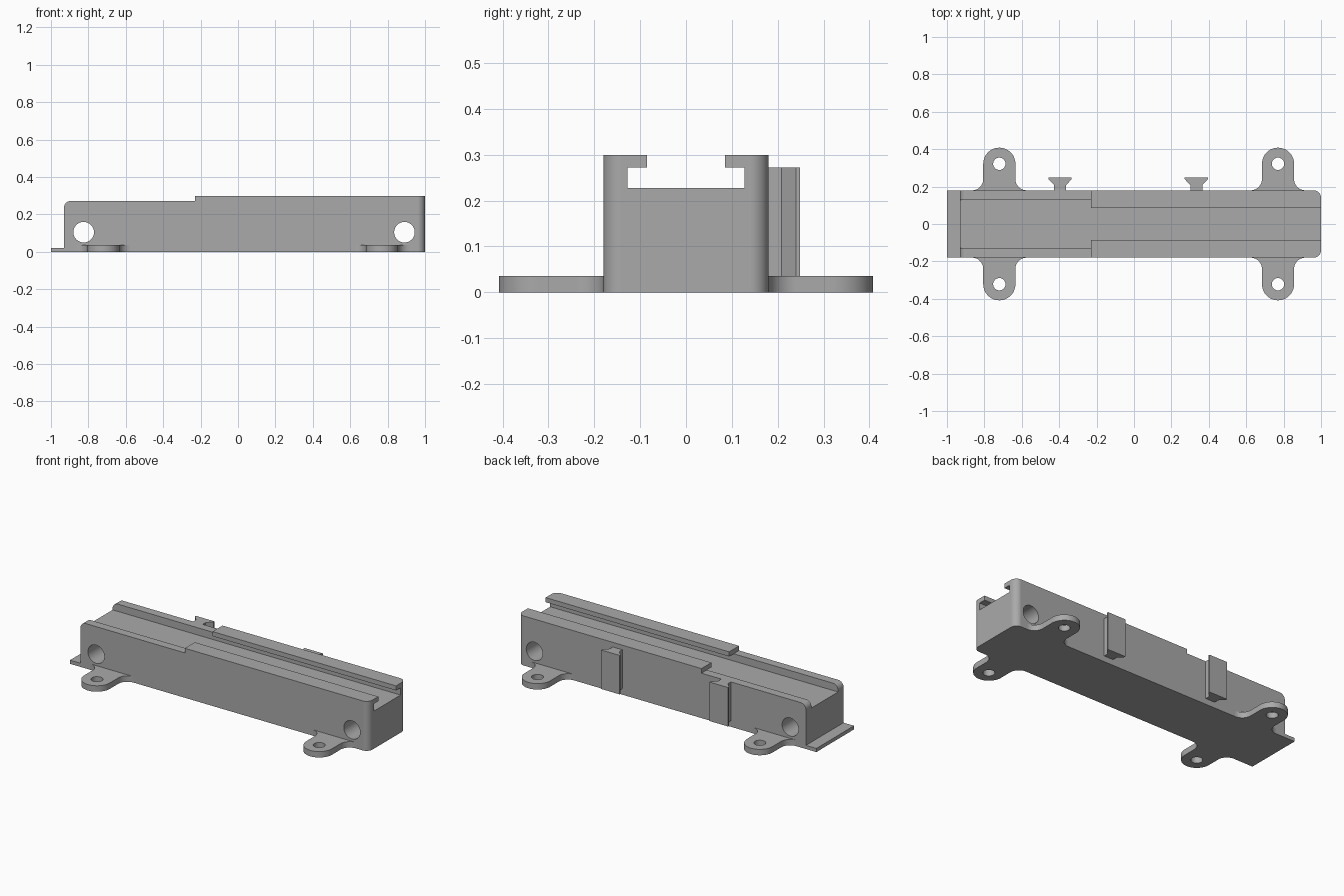
import bpy
import bmesh
import math
from mathutils import Vector

if "Cube" in bpy.data.objects:
    bpy.data.objects.remove(bpy.data.objects["Cube"], do_unlink=True)

grey = bpy.data.materials.new("plain grey")
grey.use_nodes = True
grey.diffuse_color = (0.4, 0.4, 0.4, 1)
grey.node_tree.nodes["Principled BSDF"].inputs["Base Color"].default_value = (0.4, 0.4, 0.4, 1)

HALF_W = 0.18
FLOOR = 0.228
LOW_TOP, HIGH_TOP = 0.272, 0.3
STEP_X, WALL_X = -0.23, -0.93
EAR_T = 0.036


def arc(cx, cy, r, a0, a1, n=12):
    """Points along an arc, angles in degrees."""
    angles = [math.radians(a0 + (a1 - a0) * i / n) for i in range(n + 1)]
    return [(cx + r * math.cos(a), cy + r * math.sin(a)) for a in angles]


def prism(name, outline, lo, hi, axis="z"):
    """Extrude a closed outline along z, along y (outline in x, z)."""
    bm = bmesh.new()
    place = (lambda p: (p[0], p[1], lo)) if axis == "z" else (lambda p: (p[0], lo, p[1]))
    face = bm.faces.new([bm.verts.new(place(p)) for p in outline])
    grown = bmesh.ops.extrude_face_region(bm, geom=[face])["geom"]
    shift = Vector((0, 0, hi - lo)) if axis == "z" else Vector((0, hi - lo, 0))
    bmesh.ops.translate(bm, vec=shift, verts=[v for v in grown if isinstance(v, bmesh.types.BMVert)])
    bmesh.ops.recalc_face_normals(bm, faces=bm.faces)
    mesh = bpy.data.meshes.new(name)
    bm.to_mesh(mesh)
    bm.free()
    mesh.materials.append(grey)
    obj = bpy.data.objects.new(name, mesh)
    bpy.context.collection.objects.link(obj)
    return obj


def rect(x0, x1, y0, y1):
    return [(x0, y0), (x1, y0), (x1, y1), (x0, y1)]


def activate(obj):
    bpy.ops.object.select_all(action="DESELECT")
    obj.select_set(True)
    bpy.context.view_layer.objects.active = obj


def carve(obj, tool, operation="DIFFERENCE"):
    """Apply a boolean and throw the tool away."""
    activate(obj)
    mod = obj.modifiers.new("carve", "BOOLEAN")
    mod.operation, mod.solver, mod.object = operation, "EXACT", tool
    bpy.ops.object.modifier_apply(modifier=mod.name)
    bpy.data.objects.remove(tool, do_unlink=True)


def finish(obj):
    activate(obj)
    bpy.ops.object.shade_smooth_by_angle(angle=math.radians(30))
    normals = obj.modifiers.new("even normals", "WEIGHTED_NORMAL")
    normals.keep_sharp = True


# Body: stepped side profile with end ledge, trimmed to a plan with rounded right corners
side = [(-1, 0), (1, 0), (1, HIGH_TOP), (STEP_X, HIGH_TOP), (STEP_X, LOW_TOP)]
side += arc(WALL_X + 0.035, LOW_TOP - 0.035, 0.035, 90, 180)
side += [(WALL_X, 0.022), (-1, 0.022)]
body = prism("body", side, -HALF_W, HALF_W, "y")
R = 0.04
plan = [(-1.1, HALF_W), (-1.1, -HALF_W)]
plan += arc(1 - R, -HALF_W + R, R, -90, 0) + arc(1 - R, HALF_W - R, R, 0, 90)
carve(body, prism("plan_cutter", plan, -0.1, 0.5), "INTERSECT")

# Lengthwise channel: wide groove below, narrower slot between the lips
carve(body, prism("groove_cutter", rect(-1.1, 1.1, -0.128, 0.128), FLOOR, LOW_TOP))
carve(body, prism("slot_cutter", rect(STEP_X - 0.1, 1.1, -0.085, 0.085), FLOOR + 0.01, 0.4))

# Cross holes near both ends
for x in (-0.825, 0.89):
    carve(body, prism("hole_cutter", arc(x, 0.105, 0.055, 0, 352.5, 47), -0.5, 0.5, "y"))
finish(body)

# Screw ears with filleted roots
EAR_R, FILLET, EAR_Y = 0.086, 0.06, 0.322
for end, x in (("right", -0.72), ("left", 0.77)):
    for face, s in (("front", -1), ("back", 1)):
        reach = EAR_R + FILLET
        outline = arc(x + reach, HALF_W + FILLET, FILLET, 270, 180)
        outline += arc(x, EAR_Y, EAR_R, 0, 180, 24)
        outline += arc(x - reach, HALF_W + FILLET, FILLET, 0, -90)
        ear = prism(f"{face}_{end}_ear", [(px, s * py) for px, py in outline], 0, EAR_T)
        carve(ear, prism("screw_cutter", arc(x, s * EAR_Y, 0.033, 0, 350, 35), -0.1, 0.1))
        finish(ear)

# Dovetail clips on the back wall
half = [(0.032, HALF_W), (0.032, 0.208), (0.062, 0.24), (0.062, 0.249)]
for end, x in (("right", -0.395), ("left", 0.333)):
    outline = [(x + dx, y) for dx, y in half] + [(x - dx, y) for dx, y in reversed(half)]
    prism(f"{end}_clip", outline, EAR_T, LOW_TOP)
